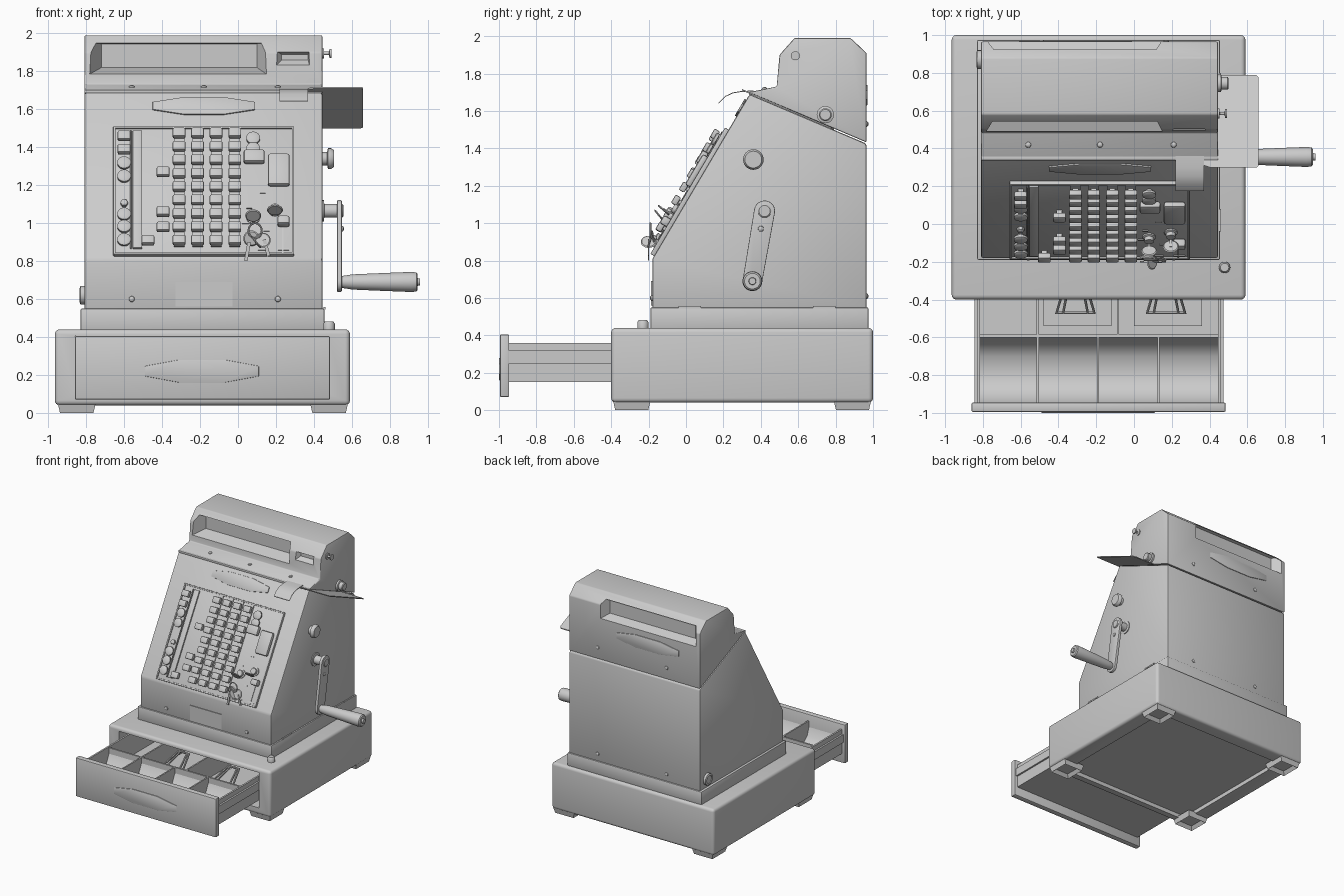
import bpy, bmesh
from math import radians, sin, cos, pi, atan2
from mathutils import Matrix, Vector

if "Cube" in bpy.data.objects:
    bpy.data.objects.remove(bpy.data.objects["Cube"])

T = Matrix.Translation
FRONT = Matrix.Rotation(pi/2, 4, 'X')    # local z -> -y
BACK = Matrix.Rotation(-pi/2, 4, 'X')    # local z -> +y
SIDE = Matrix(((0, 0, 1, 0), (1, 0, 0, 0), (0, 1, 0, 0), (0, 0, 0, 1)))  # local (y, z, x)
LEFT = Matrix.Rotation(-pi/2, 4, 'Y')    # local z -> -x
cutters = []

def finish(name, bm, bevel=0, seg=2):
    bmesh.ops.recalc_face_normals(bm, faces=bm.faces)
    me = bpy.data.meshes.new(name)
    bm.to_mesh(me)
    bm.free()
    ob = bpy.data.objects.new(name, me)
    bpy.context.collection.objects.link(ob)
    if bevel:
        m = ob.modifiers.new('bevel', 'BEVEL')
        m.width, m.segments, m.limit_method = bevel, seg, 'ANGLE'
    return ob

def boxes(name, items, bevel=0, seg=2):
    """items: (matrix, (sx, sy, sz)) boxes joined in one object"""
    bm = bmesh.new()
    for M, s in items:
        bmesh.ops.create_cube(bm, size=1, matrix=M @ Matrix.Diagonal((*s, 1)))
    return finish(name, bm, bevel, seg)

def span(x0, x1, y0, y1, z0, z1):
    return T(((x0+x1)/2, (y0+y1)/2, (z0+z1)/2)), (x1-x0, y1-y0, z1-z0)

def prism(name, pts, M, depth, bevel=0):
    bm = bmesh.new()
    lo = [bm.verts.new(M @ Vector((a, b, 0))) for a, b in pts]
    hi = [bm.verts.new(M @ Vector((a, b, depth))) for a, b in pts]
    bm.faces.new(lo)
    bm.faces.new(hi)
    for i in range(len(pts)):
        j = (i+1) % len(pts)
        bm.faces.new((lo[i], lo[j], hi[j], hi[i]))
    return finish(name, bm, bevel)

def lathe(name, prof, mats, n=24):
    """prof: (radius, height) revolved about local z, once per matrix"""
    bm = bmesh.new()
    for M in mats:
        rings = [[bm.verts.new(M @ Vector((r*cos(2*pi*i/n), r*sin(2*pi*i/n), h)))
                  for i in range(n)] for r, h in prof]
        for a, b in zip(rings, rings[1:]):
            for i in range(n):
                bm.faces.new((a[i], a[(i+1) % n], b[(i+1) % n], b[i]))
        bm.faces.new(rings[0])
        bm.faces.new(rings[-1])
    return finish(name, bm)

def wire(name, paths, r, cyclic=False):
    cu = bpy.data.curves.new(name, 'CURVE')
    cu.dimensions, cu.bevel_depth, cu.bevel_resolution = '3D', r, 2
    for pts in paths:
        sp = cu.splines.new('POLY')
        sp.points.add(len(pts)-1)
        for p, c in zip(sp.points, pts):
            p.co = (*c, 1)
        sp.use_cyclic_u = cyclic
    bpy.context.collection.objects.link(bpy.data.objects.new(name, cu))

def cut(ob, cutter):
    cutter.hide_render = True
    cutters.append(cutter)
    m = ob.modifiers.new('cut', 'BOOLEAN')
    m.object, m.operation, m.solver = cutter, 'DIFFERENCE', 'EXACT'

def funnel(name, ya, A, yb, B):
    """tapered cutter between rectangles (x0, x1, z0, z1) at two depths"""
    bm = bmesh.new()
    q = [[bm.verts.new((x, y, z)) for x, z in ((r[0], r[2]), (r[1], r[2]), (r[1], r[3]), (r[0], r[3]))]
         for y, r in ((ya, A), (yb, B))]
    bm.faces.new(q[0])
    bm.faces.new(q[1])
    for i in range(4):
        j = (i+1) % 4
        bm.faces.new((q[0][i], q[0][j], q[1][j], q[1][i]))
    return finish(name, bm)

def badge(name, w, h, M, depth=0.01):
    k = [(-w, h*.45), (-w*.4, h), (w*.4, h), (w, h*.45)]
    prism(name, k + [(-a, -b) for a, b in k], M, depth, 0.003)

def S(x, z, h=0):
    """frame on the sloped keyboard, seen at front-view height z, raised h"""
    uy, uz = 0.509, 0.861
    s = (z - 0.81 - uy*h)/uz
    return Matrix(((1, 0, 0, x), (0, uy, -uz, -0.18+uy*s-uz*h), (0, uz, uy, 0.81+uz*s+uy*h), (0, 0, 0, 1)))

# Base cabinet with drawer opening, underside recess and feet
base = boxes('base_cabinet', [span(-.965, .59, -.4, 1, .04, .44)], .025, 4)
cut(base, boxes('drawer_cutter', [span(-.86, .48, -.5, .93, .1, .405)]))
cut(base, boxes('underside_cutter', [span(-.82, .45, -.33, .88, 0, .075)]))
bm = bmesh.new()
for x in (-.85, .48):
    for y in (-.29, .89):
        r = bmesh.ops.create_cube(bm, size=1, matrix=T((x, y, .025)) @ Matrix.Diagonal((.2, .2, .05, 1)))
        f = min({f for v in r['verts'] for f in v.link_faces}, key=lambda f: f.calc_center_median().z)
        for v in f.verts:
            v.co.x += (x-v.co.x)*.12
            v.co.y += (y-v.co.y)*.12
        bmesh.ops.inset_region(bm, faces=[f], thickness=.03)
        bmesh.ops.translate(bm, verts=f.verts, vec=(0, 0, .03))
finish('feet', bm)
lathe('release_button', [(.03, 0), (.03, .03), (.022, .042)], [T((.48, -.23, .44))])

# Open drawer: front, tray walls, dividers
boxes('drawer_front', [span(-.86, .485, -.995, -.945, .07, .405)], .008)
badge('drawer_badge', .3, .06, T((-.19, -.99, .22)) @ FRONT)
walls = [(-.83, .46, -.95, .45, .15, .165), (-.83, -.815, -.95, .45, .15, .36), (.445, .46, -.95, .45, .15, .36),
         (-.83, .46, .435, .45, .15, .36), (-.82, .45, -.6, -.585, .15, .35)]
walls += [(x-.006, x+.006, -.95, -.59, .15, .35) for x in (-.51, -.19, .13)]
walls += [(x-.006, x+.006, -.59, .44, .15, .35) for x in (-.51, -.085)]
walls += [(.46, .475, -.95, .45, .25, .32), (-.845, -.83, -.95, .45, .25, .32)]
boxes('drawer_tray', [span(*w) for w in walls])
prism('coin_scoop', [(-.6, .16), (-.6, .3), (-.64, .22), (-.7, .175), (-.8, .165), (-.86, .18), (-.92, .23), (-.95, .31), (-.95, .16)],
      T((-.815, 0, 0)) @ SIDE, 1.26)
boxes('bill_plates', [span(x-.18, x+.18, -.54, .4, .19, .197) for x in (-.3, .18)])
wire('bill_clips', [[(x+a*k, y, z) for a, y, z in ((-.1, -.47, .24), (.1, -.47, .24), (.05, -.3, .33), (-.05, -.3, .33))]
                    for x in (-.31, .17) for k in (1, .65)], .01, True)

# Plinth and lower body
boxes('plinth', [span(-.83, .455, -.19, .975, .43, .55)], .008)
body = prism('body', [(-.18, .54), (-.18, .81), (.34, 1.69), (.965, 1.425), (.965, .54)], T((-.81, 0, 0)) @ SIDE, 1.255, .012)
boxes('side_vents', [span(.45, .46, y, y+.12, .545, .557) for y in (-.04, .68)])
boxes('front_label', [span(-.33, -.03, -.186, -.17, .56, .69)])

# Upper head with front and back display windows
head = prism('head', [(.345, 1.695), (.36, 1.705), (.485, 1.73), (.5, 1.9), (.58, 1.99), (.88, 1.99), (.965, 1.91), (.965, 1.432)],
             T((-.81, 0, 0)) @ SIDE, 1.255, .008)
cut(head, funnel('front_window_cutter', .46, (-.8, .165, 1.775, 1.955), .59, (-.72, .1, 1.82, 1.945)))
cut(head, funnel('slot_cutter', .47, (.185, .38, 1.815, 1.915), .53, (.23, .37, 1.86, 1.89)))
cut(head, funnel('back_window_cutter', 1.0, (-.8, .165, 1.775, 1.955), .895, (-.72, .1, 1.82, 1.945)))
boxes('head_hem', [span(-.81, .445, .337, .365, 1.685, 1.703)], .005)
badge('top_badge', .27, .045/.861, S(-.18, 1.615, 0))
badge('back_badge', .3, .055, T((-.31, .96, 1.685)) @ BACK)

# Screws
dome = [(.016, 0), (.014, .007), (.006, .012)]
lathe('screws', dome, [T((x, -.18, .6)) @ FRONT for x in (-.56, .21)]
      + [T((x, .42, 1.715)) for x in (-.56, -.18, .21)]
      + [T((x, .963, z)) @ BACK for x in (-.49, .17) for z in (.61, 1.53)], 12)

# Keyboard panel with raised rim
boxes('keyboard_panel', [(S(-.18, 1.165, .004), (.94, .775, .016))], .004)
rim = [(S(-.18, z, .01), (.95, .012, .024)) for z in (.835, 1.5)] + [(S(x, 1.168, .01), (.012, .78, .024)) for x in (-.652, .29)]
boxes('keyboard_rim', rim, .003)
boxes('left_strip', [(S(-.53, 1.175, .015), (.05, .72, .02)), (S(-.565, 1.175, .015), (.006, .72, .024))], .003)

# Number keys: four columns of nine, stems underneath
cols, rows = (-.31, -.213, -.115, -.017), [1.475-.0705*i for i in range(9)]
spots = [(x, z) for x in cols for z in rows]
spots += [(-.395, 1.27), (-.395, 1.06), (-.395, .98), (-.475, .91), (-.6, 1.46), (-.6, 1.39)]
boxes('key_caps', [(S(x, z, .05), (.068, .052, .034)) for x, z in spots], .008)
boxes('key_stems', [(S(x, z-.01, .025), (.03, .02, .05)) for x, z in spots])
boxes('column_guides', [(S(x, 1.19, .014), (.055, .73, .012)) for x in cols])

# Function keys at both sides
lathe('round_keys', [(.018, 0), (.018, .025), (.036, .028), (.036, .042), (.028, .047)],
      [S(-.6, z) for z in (1.3, 1.23, 1.03, .965, .895)] + [S(.08, z) for z in (1.43, 1.375)])
lathe('hex_stud', [(.02, 0), (.02, .03), (.012, .035)], [S(-.6, 1.095)], 6)
boxes('total_keys', [(S(.085, 1.35, .045), (.11, .075, .04)), (S(.085, 1.345, .02), (.05, .04, .04)),
                     (S(.215, 1.28, .035), (.115, .19, .035)), (S(.24, 1.01, .04), (.065, .05, .05))], .012)
boxes('marks', [(S(x, z, .014), (w, .008, .008)) for x, z, w in
                ((.13, 1.16, .03), (.04, 1.0, .04), (.13, .86, .05), (.24, .86, .06), (.15, .96, .03), (.06, 1.08, .03))])
boxes('lever_slot', [(S(.235, .92, .012), (.008, .18, .01))])

# Locks with keys
lathe('locks', [(.035, 0), (.035, .02), (.026, .025), (.024, .045)], [S(.08, 1.02), S(.195, 1.06)])
R = Matrix.Rotation
bow = [S(.08, 1.04, .085) @ R(radians(70), 4, 'X'), S(.195, 1.07, .08) @ R(radians(80), 4, 'X'),
       T((.095, -.2, .9)) @ R(radians(50), 4, 'Y'), T((.13, -.19, .91)) @ R(radians(70), 4, 'X'),
       T((.07, -.175, .92)) @ R(radians(100), 4, 'X')]
lathe('key_bows', [(.036, -.005), (.042, 0), (.036, .005)], bow)
boxes('key_blades', [(S(.08, 1.02, .05), (.012, .006, .07)), (S(.195, 1.06, .05), (.012, .006, .07)),
                     (T((.05, -.2, .85)) @ R(radians(10), 4, 'Y'), (.018, .006, .1)),
                     (T((.15, -.2, .87)) @ R(radians(-15), 4, 'Y'), (.018, .006, .09))])
wire('key_ring', [[(.09+.035*cos(a*pi/10), -.19, .96+.04*sin(a*pi/10)) for a in range(20)]], .005, True)

# Receipt tray and curled paper
shear = Matrix(((1, 0, 0, 0), (0, 1, 0, 0), (0, -.43, 1, 1.838), (0, 0, 0, 1)))
prism('receipt_tray', [(.37, .31), (.4, .3), (.65, .3), (.66, .31), (.66, .775), (.645, .79), (.44, .79), (.44, .36), (.37, .36)], shear, .008)
curl = [(.36, 1.704), (.3, 1.702), (.25, 1.694), (.21, 1.675), (.175, 1.64)]
prism('receipt_paper', curl + [(y, z+.005) for y, z in reversed(curl)], T((.22, 0, 0)) @ SIDE, .15)

# Side knobs and locks
def at(x, y, z): return T((x, y, z)) @ SIDE
lathe('indicator_pin', [(.026, 0), (.026, .012), (.009, .014), (.009, .04), (.024, .042), (.024, .052)], [at(.44, .585, 1.895)])
lathe('tape_knob', [(.046, 0), (.046, .02), (.034, .024), (.034, .055), (.028, .06)], [at(.44, .745, 1.58)])
lathe('side_lock', [(.035, 0), (.035, .03), (.055, .034), (.055, .05), (.045, .065)], [at(.44, .36, 1.34)])
lathe('left_lock', [(.05, 0), (.05, .02), (.035, .025), (.035, .018)], [T((-.81, .87, .62)) @ LEFT])

# Crank: hub, tapered arm, handle
lathe('crank_hub', [(.056, 0), (.056, .012), (.036, .015), (.036, .11), (.03, .115)], [at(.44, .42, 1.065)])
(y1, z1, r1), (y2, z2, r2) = (.42, 1.065, .056), (.355, .69, .052)
t = atan2(z1-z2, y1-y2)
arm = [(y1+r1*cos(t+a*pi/12), z1+r1*sin(t+a*pi/12)) for a in range(-6, 7)]
arm += [(y2-r2*cos(t+a*pi/12), z2-r2*sin(t+a*pi/12)) for a in range(-6, 7)]
prism('crank_arm', arm, at(.522, 0, 0), .025, .004)
lathe('crank_rivet', dome, [at(.546, .4, .97)], 12)
lathe('crank_handle', [(.03, 0), (.033, .012), (.04, .06), (.047, .22), (.053, .37), (.05, .395), (.042, .402), (.02, .402), (.018, .415)],
      [at(.545, .355, .69)], 32)

# Bake modifiers, drop cutters, shade
bpy.context.view_layer.update()
bpy.ops.object.select_all(action='DESELECT')
for ob in bpy.data.objects:
    if ob not in cutters:
        ob.select_set(True)
bpy.context.view_layer.objects.active = base
bpy.ops.object.convert(target='MESH')
for c in cutters:
    bpy.data.objects.remove(c)
bpy.ops.object.shade_smooth_by_angle(angle=radians(35))
